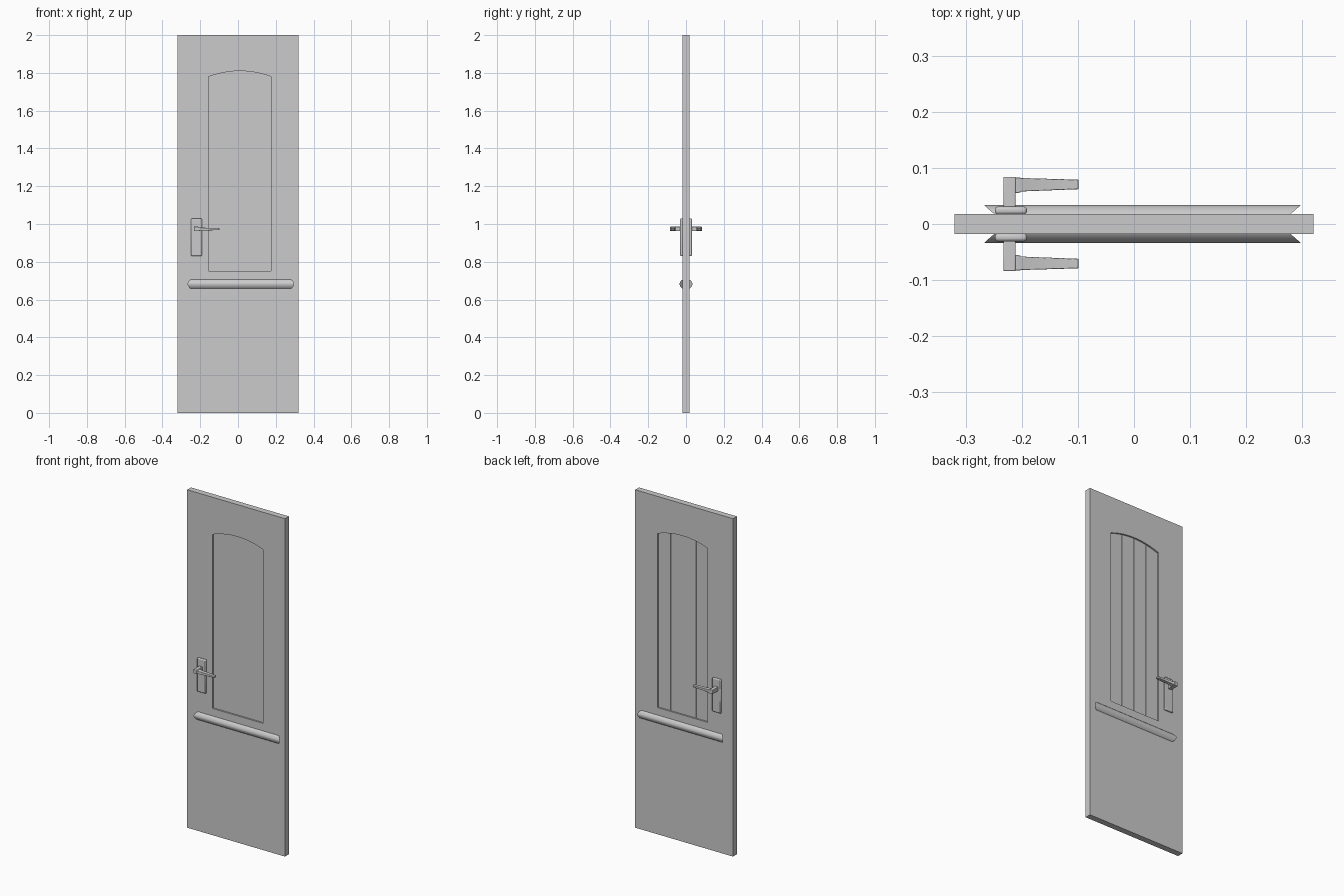
import bpy, bmesh, math

if "Cube" in bpy.data.objects:
    bpy.data.objects.remove(bpy.data.objects["Cube"])


def make(name, bm):
    bmesh.ops.recalc_face_normals(bm, faces=bm.faces)
    me = bpy.data.meshes.new(name)
    bm.to_mesh(me)
    bm.free()
    ob = bpy.data.objects.new(name, me)
    bpy.context.collection.objects.link(ob)
    return ob


def loft(name, rings):
    """Closed skin through equal-sized rings of points, capped at both ends."""
    bm = bmesh.new()
    rows = [[bm.verts.new(p) for p in r] for r in rings]
    n = len(rows[0])
    for a, b in zip(rows, rows[1:]):
        for i in range(n):
            bm.faces.new((a[i], a[(i + 1) % n], b[(i + 1) % n], b[i]))
    bm.faces.new(rows[0])
    bm.faces.new(rows[-1])
    return make(name, bm)


def box(name, x0, x1, y0, y1, z0, z1):
    return loft(name, [[(x0, y0, z), (x1, y0, z), (x1, y1, z), (x0, y1, z)] for z in (z0, z1)])


def bevel(ob, width, segments=2):
    m = ob.modifiers.new("bevel", 'BEVEL')
    m.width, m.segments = width, segments


def both_sides(ob):
    m = ob.modifiers.new("mirror", 'MIRROR')
    m.use_axis = (False, True, False)


def smooth(ob, angle=30):
    bpy.ops.object.select_all(action='DESELECT')
    ob.select_set(True)
    bpy.context.view_layer.objects.active = ob
    bpy.ops.object.shade_smooth_by_angle(angle=math.radians(angle))


def boolean(ob, cutter, op):
    m = ob.modifiers.new("arch", 'BOOLEAN')
    m.operation, m.object, m.solver = op, cutter, 'EXACT'
    bpy.context.view_layer.objects.active = ob
    bpy.ops.object.modifier_apply(modifier=m.name)


# arched opening outline
PX0, PX1, PZ0, PZ1, RISE = -0.155, 0.175, 0.75, 1.78, 0.03
arch = [(PX0, PZ0), (PX1, PZ0)]
for i in range(13):
    t = i / 12
    arch.append((PX1 + (PX0 - PX1) * t, PZ1 + RISE * 4 * t * (1 - t)))
cutter = loft("arch_cutter", [[(x, y, z) for x, z in arch] for y in (-0.1, 0.1)])
cutter.hide_render = True

# door slab with arched opening
slab = box("door_slab", -0.32, 0.32, -0.018, 0.018, 0, 2)
boolean(slab, cutter, 'DIFFERENCE')

# recessed panel: flat in front, grooved planks at the back
W = (PX1 - PX0) / 4
F, B, G = -0.009, 0.009, 0.003
prof = [(PX0 - 0.01, F), (PX1 + 0.01, F), (PX1 + 0.01, B)]
for k in (3, 2, 1):
    gx = PX0 + W * k
    prof += [(gx + G / 2, B), (gx, B - G), (gx - G / 2, B)]
prof.append((PX0 - 0.01, B))
panel = loft("recessed_panel", [[(x, y, z) for x, y in prof] for z in (0.7, 1.9)])
boolean(panel, cutter, 'INTERSECT')
bpy.data.objects.remove(cutter)

# moulded rail with undercut ends, on both faces
sect = [(0.017, 0.657), (0.024, 0.661), (0.031, 0.671), (0.034, 0.680),
        (0.034, 0.686), (0.029, 0.696), (0.022, 0.703), (0.017, 0.706)]
inset = [0.019, 0.012, 0.004, 0, 0, 0.005, 0.013, 0.019]
rail = loft("cross_rail", [[(0.015 + s * (0.282 - d), -y, z) for (y, z), d in zip(sect, inset)]
                           for s in (-1, 1)])
both_sides(rail)
smooth(rail, 40)

# handle back plates
plate = box("handle_plate", -0.248, -0.191, -0.031, -0.017, 0.83, 1.03)
bevel(plate, 0.005)
both_sides(plate)
smooth(plate)

# handle spindles
neck = box("handle_neck", -0.233, -0.211, -0.084, -0.03, 0.962, 0.986)
bevel(neck, 0.002)
both_sides(neck)
smooth(neck)

# tapered levers: x, outer y, inner y, half height
stations = [(-0.212, 0.083, 0.055, 0.010), (-0.203, 0.083, 0.056, 0.009),
            (-0.201, 0.082, 0.058, 0.008), (-0.099, 0.079, 0.062, 0.005)]
lever = loft("handle_lever", [[(x, -o, 0.973 - h), (x, -i, 0.973 - h),
                               (x, -i, 0.973 + h), (x, -o, 0.973 + h)]
                              for x, o, i, h in stations])
bevel(lever, 0.0012)
both_sides(lever)
smooth(lever)
